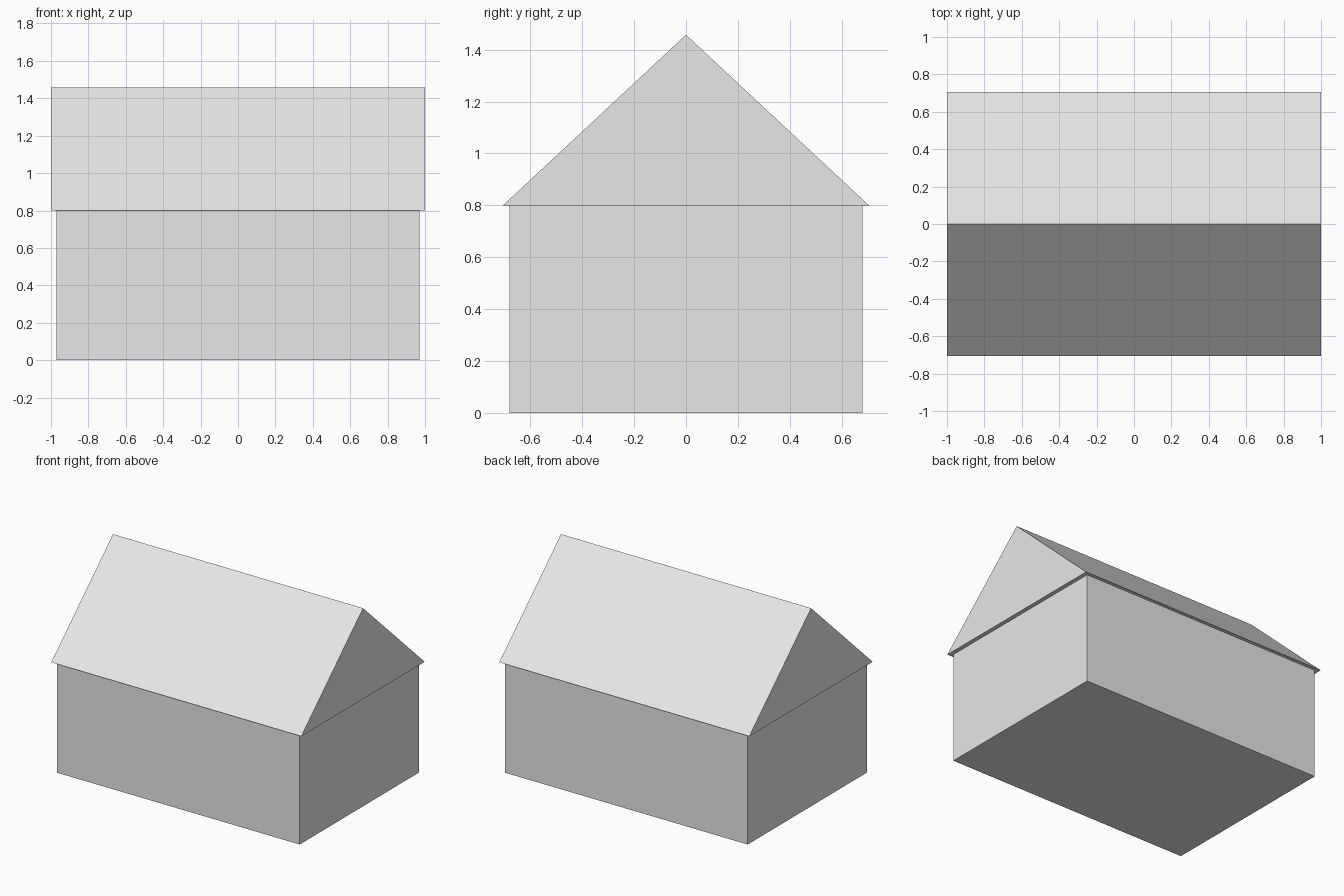
import bpy

if "Cube" in bpy.data.objects:
    bpy.data.objects.remove(bpy.data.objects["Cube"])

grey = bpy.data.materials.new("light_grey")
grey.diffuse_color = (0.8, 0.8, 0.8, 1)
grey.use_nodes = True
grey.node_tree.nodes["Principled BSDF"].inputs["Base Color"].default_value = grey.diffuse_color


def prism(name, profile, half_length):
    """Extrude a (y, z) profile along x, closed at both ends."""
    n = len(profile)
    verts = [(x, y, z) for x in (-half_length, half_length) for y, z in profile]
    faces = [tuple(reversed(range(n))), tuple(range(n, 2 * n))]
    faces += [(i, (i + 1) % n, (i + 1) % n + n, i + n) for i in range(n)]
    mesh = bpy.data.meshes.new(name)
    mesh.from_pydata(verts, [], faces)
    mesh.materials.append(grey)
    obj = bpy.data.objects.new(name, mesh)
    bpy.context.collection.objects.link(obj)
    return obj


# Rectangular house body
prism("walls", [(-0.68, 0), (0.68, 0), (0.68, 0.8), (-0.68, 0.8)], 0.97)

# Gabled roof with a small overhang on every side
prism("roof", [(-0.705, 0.8), (0.705, 0.8), (0, 1.457)], 1.0)
